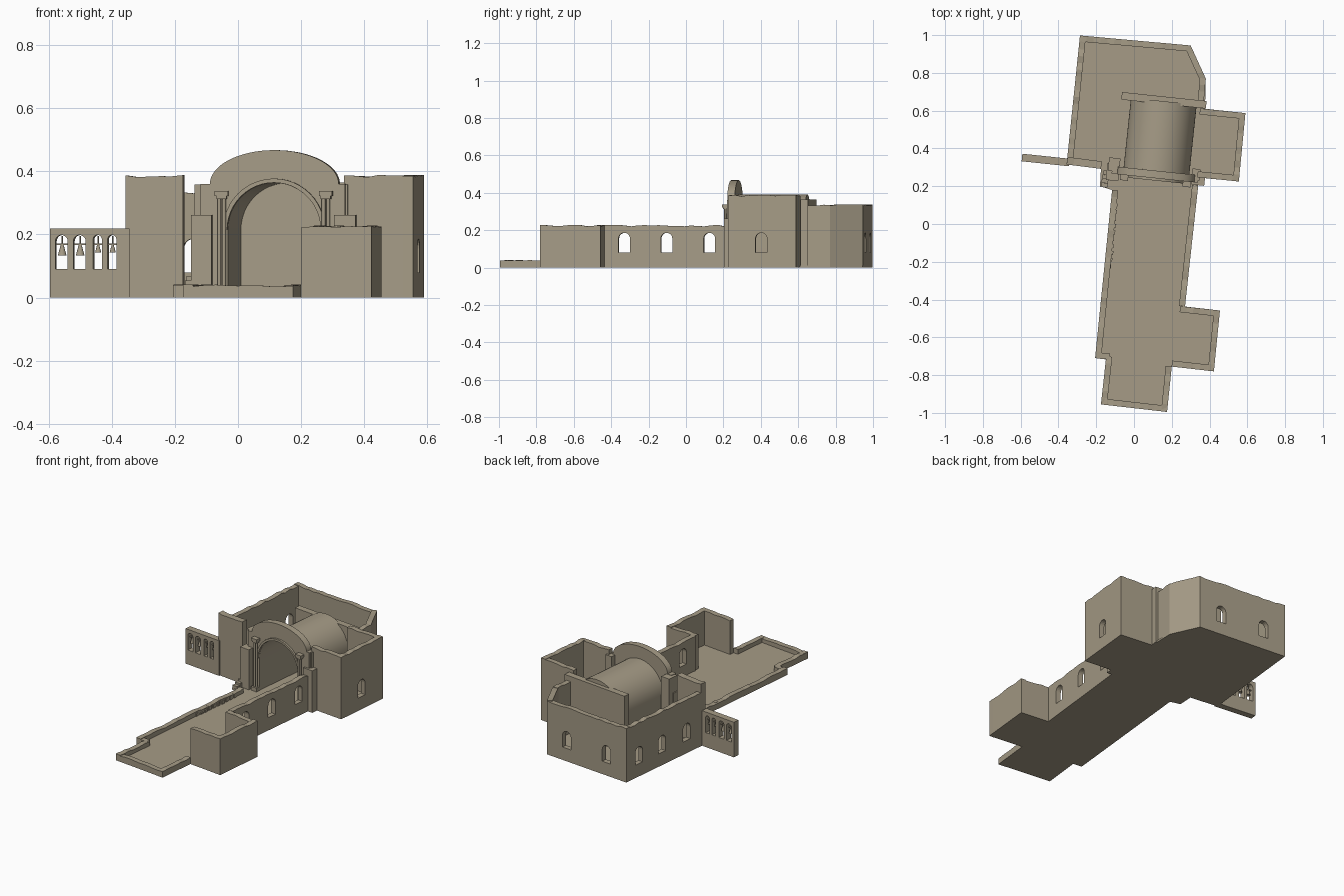
import bpy, bmesh, math, random
from mathutils import Matrix, Vector

if "Cube" in bpy.data.objects:
    bpy.data.objects.remove(bpy.data.objects["Cube"])

random.seed(4)
stone = bpy.data.materials.new("sandstone")
stone.diffuse_color = (0.38, 0.33, 0.24, 1)
stone.use_nodes = True
stone.node_tree.nodes["Principled BSDF"].inputs["Base Color"].default_value = stone.diffuse_color
U = Vector((0.9945, -0.105))      # across the building
V = Vector((0.105, 0.9945))       # along the building
smooth = []


def add(name, mesh, matrix=None):
    mesh.materials.clear()
    mesh.materials.append(stone)
    ob = bpy.data.objects.new(name, mesh)
    if matrix:
        ob.matrix_world = matrix
    bpy.context.collection.objects.link(ob)
    return ob


def panel(name, origin, direction, loops, depth, flat=False):
    """Filled outline with holes, extruded; upright along direction or flat on the ground."""
    cu = bpy.data.curves.new(name, 'CURVE')
    cu.dimensions, cu.fill_mode, cu.extrude = '2D', 'BOTH', depth / 2
    for pts in loops:
        sp = cu.splines.new('POLY')
        sp.points.add(len(pts) - 1)
        for p, (a, b) in zip(sp.points, pts):
            p.co = (a, b, 0, 1)
        sp.use_cyclic_u = True
        sp.use_smooth = False
    tmp = bpy.data.objects.new("tmp", cu)
    bpy.context.collection.objects.link(tmp)
    dg = bpy.context.evaluated_depsgraph_get()
    mesh = bpy.data.meshes.new_from_object(tmp.evaluated_get(dg))
    bpy.data.objects.remove(tmp)
    if flat:
        return add(name, mesh, Matrix.Translation((0, 0, depth / 2)))
    d = Vector((direction[0], direction[1], 0)).normalized()
    up = Vector((0, 0, 1))
    m = Matrix((d, up, d.cross(up))).transposed().to_4x4()
    m.translation = (origin[0], origin[1], 0)
    return add(name, mesh, m)


def arc(rx, rz, cz, n=24, cx=0):
    return [(cx - rx * math.cos(math.pi * i / n), cz + rz * math.sin(math.pi * i / n))
            for i in range(n + 1)]


def arched_hole(s, w, z0, z1):
    return [(s - w / 2, z0)] + arc(w / 2, w / 2, z1 - w / 2, 10, s) + [(s + w / 2, z0)]


def wall(name, p, q, h, t=0.032, windows=(), rag=0.008):
    """Wall from p to q (inside on the left) with a broken top edge and arched windows."""
    p, q = Vector(p), Vector(q)
    d = q - p
    L = d.length
    n = max(2, int(L / 0.035))
    top = [(L * i / n, h - random.random() * rag) for i in range(n, -1, -1)]
    loops = [[(0, 0), (L, 0)] + top]
    loops += [arched_hole(f * L, 0.062, 0.08, 0.186) for f in windows]
    d.normalize()
    return panel(name, p + Vector((-d.y, d.x)) * t / 2, d, loops, t)


def box(name, c, size, z0, z1):
    bm = bmesh.new()
    bmesh.ops.create_cube(bm, size=1)
    m = Matrix.Translation((c[0], c[1], (z0 + z1) / 2)) @ Matrix.Rotation(math.radians(-6), 4, 'Z')
    bmesh.ops.transform(bm, verts=bm.verts, matrix=m @ Matrix.Diagonal((size[0], size[1], z1 - z0, 1)))
    me = bpy.data.meshes.new(name)
    bm.to_mesh(me)
    return add(name, me)


def cone(name, c, r0, r1, z0, z1):
    bm = bmesh.new()
    bmesh.ops.create_cone(bm, cap_ends=True, segments=16, radius1=r0, radius2=r1, depth=z1 - z0,
                          matrix=Matrix.Translation((c[0], c[1], (z0 + z1) / 2)))
    me = bpy.data.meshes.new(name)
    bm.to_mesh(me)
    smooth.append(add(name, me))


# floor slab over the whole footprint
panel("floor", None, None, [[
    (-.116, .18), (-.206, -.71), (-.147, -.717), (-.175, -.955), (.175, -.995), (.2, -.755),
    (.423, -.78), (.455, -.458), (.27, -.437), (.344, .246), (.555, .225), (.59, .587),
    (.376, .61), (.38, .77), (.30, .945), (-.286, .998), (-.357, .315), (-.175, .292),
    (-.18, .2)]], 0.012, flat=True)

# low ruined walls of the nave and its end bay
wall("nave_left_wall", (-.116, .18), (-.206, -.71), .042)
wall("nave_step_wall", (-.206, -.71), (-.13, -.718), .042)
wall("end_bay_left_wall", (-.147, -.70), (-.175, -.955), .042)
wall("end_bay_front_wall", (-.175, -.955), (.175, -.995), .042)
wall("end_bay_right_wall", (.175, -.995), (.2, -.755), .042)

# front side chapel and tall right nave wall
wall("side_chapel_front_wall", (.199, -.755), (.423, -.78), .228)
wall("side_chapel_right_wall", (.423, -.78), (.455, -.458), .228)
wall("side_chapel_back_wall", (.455, -.458), (.245, -.435), .228)
wall("nave_right_wall", (.27, -.437), (.34, .204), .228, windows=(.167, .52, .877))

# tall right transept
wall("transept_front_wall", (.335, .247), (.555, .225), .389)
wall("transept_right_wall", (.555, .225), (.59, .587), .389, windows=(.49,))
wall("transept_back_wall", (.59, .587), (.35, .612), .389)

# large rear enclosure
wall("rear_right_wall", (.368, .63), (.38, .77), .338)
wall("rear_chamfer_wall", (.38, .77), (.30, .945), .338)
wall("rear_back_wall", (.30, .945), (-.286, .998), .338, windows=(.25, .75))
wall("rear_left_wall", (-.286, .998), (-.357, .315), .338, windows=(.16, .45, .76))
wall("rear_front_wall", (-.357, .315), (-.175, .292), .389, t=.04)

# arch wall with rounded crown
C = Vector((.117, .262))
crown = [(-.235, 0), (-.235, .36)] + arc(.205, .107, .36, 32) + [(.225, .36), (.225, 0)]
opening = [(-.148, 0)] + arc(.148, .148, .215) + [(.148, 0)]
smooth.append(panel("arch_wall", C, U, [crown + opening[::-1]], .04))
smooth.append(panel("arch_moulding", C - V * .01, U,
                    [arc(.162, .162, .215) + arc(.149, .149, .215)[::-1]], .045))

# barrel vault standing on the sanctuary side walls
outer = [(-.175, 0)] + arc(.175, .175, .215, 28) + [(.175, 0)]
smooth.append(panel("barrel_vault", C + V * .205, U, [outer + opening[::-1]], .37))
panel("sanctuary_back_wall", C + V * .395, U,
      [[(-.225, 0), (.225, 0), (.225, .365), (-.225, .365)]], .04)

# piers beside the arch
box("left_pier", (-.112, .275), (.066, .09), 0, .262)
box("left_upper_pier", (-.105, .315), (.06, .07), 0, .358)
box("right_pier", (.34, .228), (.068, .045), 0, .262)
box("right_upper_pier", (.328, .262), (.045, .06), 0, .358)

# paired columns with capitals and bases
for side, u in (("left", -.166), ("right", .166)):
    c = C + U * u - V * .034
    for k in (-.0075, .0075):
        cone(side + "_column", c + U * k, .006, .006, 0, .322)
    box(side + "_capital", c, (.042, .03), .322, .338)
    box(side + "_capital_neck", c, (.032, .022), .312, .322)
    box(side + "_column_base", c, (.04, .03), 0, .035)

# broken stub and rubble along the left nave wall
for i in range(4):
    box("wall_stub", (-.158 + .004 * i, .205 + .022 * i), (.035, .022), 0, .03 + .012 * i)
for i in range(10):
    y = .10 - .036 * i
    box("rubble", (-.098 + .105 * (y - .1), y), (.02 + .012 * random.random(), .02), 0,
        .02 + .018 * random.random())

# bell wall with four arched openings and hanging bells
P = Vector((-.593, .352))
D = Vector((.250, -.0264)).normalized()
bays = [(-.557, .039, .014), (-.5, .039, .014), (-.443, .028, .010), (-.397, .028, .010)]
length = .252
panel("bell_wall", P, D, [[(0, 0), (length, 0), (length, .219), (0, .219)]] +
      [arched_hole((x + .593) / D.x, w, .09, .198) for x, w, r in bays], .04)
for x, w, r in bays:
    c = P + D * ((x + .593) / D.x)
    z0 = .133 if r > .012 else .142
    cone("bell", c, r, r * .3, z0, .168)
    cone("bell_hanger", c, .002, .002, .165, .195)
    box("bell_yoke", c, (w, .008), .166, .172)

# soft shading on curved parts only
bpy.ops.object.select_all(action='DESELECT')
for ob in smooth:
    ob.select_set(True)
bpy.context.view_layer.objects.active = smooth[0]
bpy.ops.object.shade_smooth_by_angle(angle=math.radians(30))
